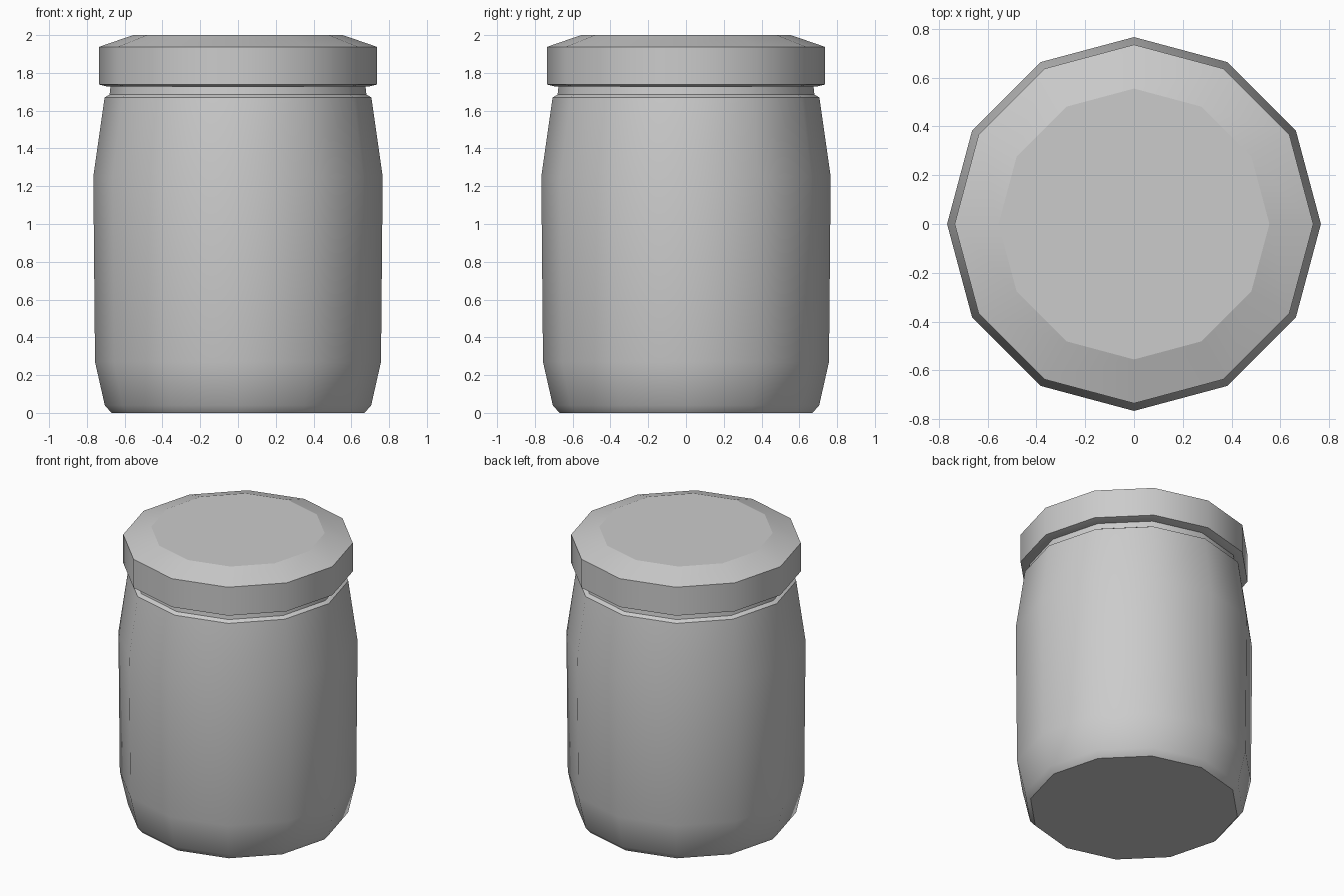
import bpy, bmesh, math

if "Cube" in bpy.data.objects:
    bpy.data.objects.remove(bpy.data.objects["Cube"])

SIDES = 12


def lathe(name, profile, cap_bottom=False, cap_top=False):
    """Revolve (radius, z) points, bottom to top, into a 12-sided shell."""
    bm = bmesh.new()
    rings = []
    for r, z in profile:
        rings.append([bm.verts.new((r * math.cos(2 * math.pi * i / SIDES),
                                    r * math.sin(2 * math.pi * i / SIDES), z))
                      for i in range(SIDES)])
    for a, b in zip(rings, rings[1:]):
        for i in range(SIDES):
            j = (i + 1) % SIDES
            bm.faces.new((a[i], a[j], b[j], b[i])).smooth = True
    # flat caps
    if cap_bottom:
        bm.faces.new(rings[0][::-1])
    if cap_top:
        bm.faces.new(rings[-1])
    # sharp creases, smooth around the sides
    bm.normal_update()
    for e in bm.edges:
        if len(e.link_faces) == 2:
            flat_cap = not all(f.smooth for f in e.link_faces)
            e.smooth = not flat_cap and e.calc_face_angle() < math.radians(35)
    mesh = bpy.data.meshes.new(name)
    bm.to_mesh(mesh)
    bm.free()
    obj = bpy.data.objects.new(name, mesh)
    bpy.context.collection.objects.link(obj)
    return obj


# jar body with shoulder and neck
lathe("jar_body", [(0.67, 0.0), (0.705, 0.04), (0.757, 0.27), (0.766, 1.25),
                   (0.706, 1.67), (0.68, 1.685), (0.675, 1.73)], cap_bottom=True)

# screw lid with underside lip and shallow domed top
lathe("lid", [(0.675, 1.727), (0.69, 1.727), (0.735, 1.738), (0.735, 1.938),
              (0.555, 2.0)], cap_top=True)
